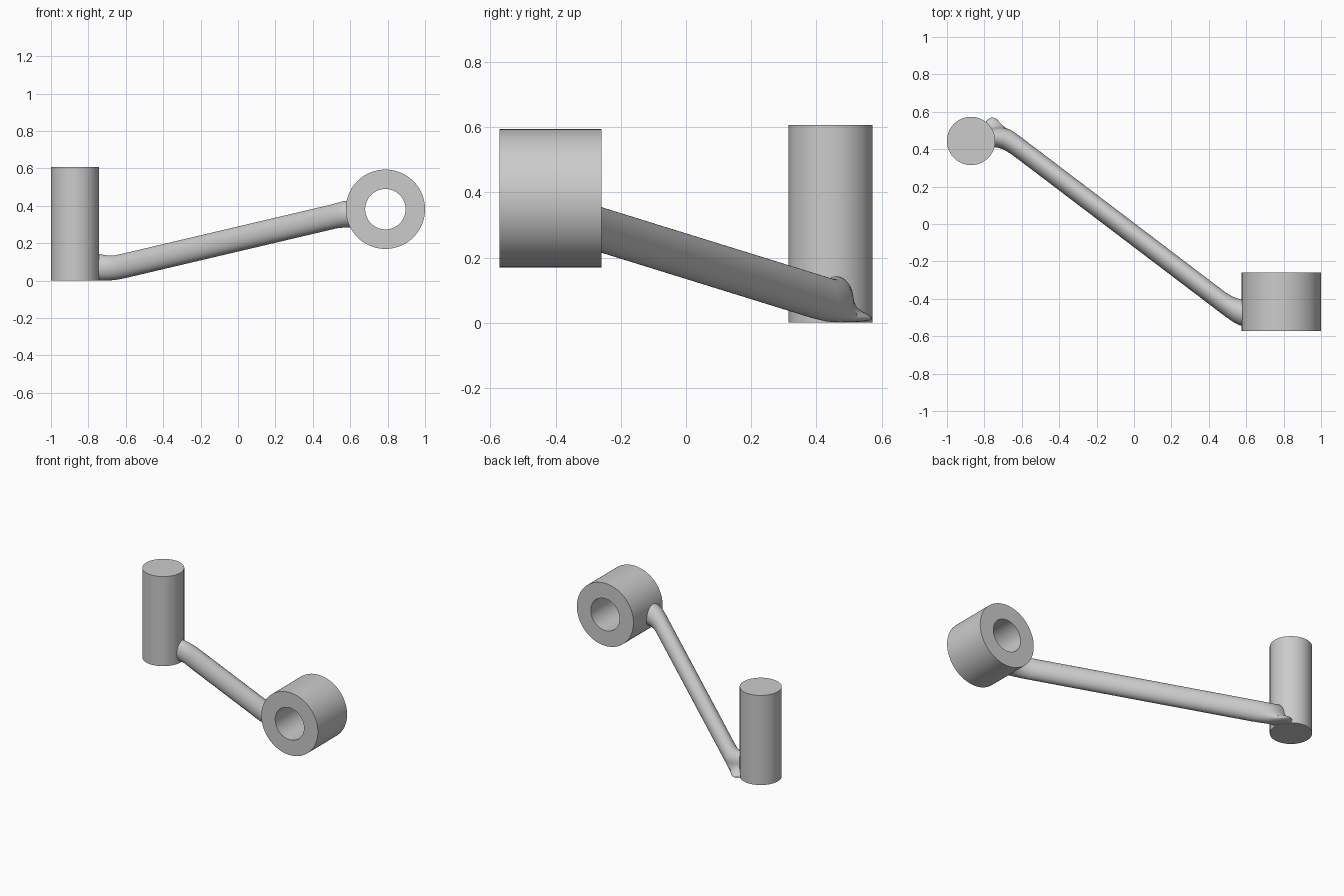
import bpy, bmesh, math

if "Cube" in bpy.data.objects:
    bpy.data.objects.remove(bpy.data.objects["Cube"])

grey = bpy.data.materials.new("light_grey")
grey.diffuse_color = (0.6, 0.6, 0.6, 1)
grey.use_nodes = True
grey.node_tree.nodes["Principled BSDF"].inputs["Base Color"].default_value = grey.diffuse_color


def finish(name, bm):
    bmesh.ops.recalc_face_normals(bm, faces=bm.faces)
    me = bpy.data.meshes.new(name)
    bm.to_mesh(me)
    bm.free()
    me.materials.append(grey)
    ob = bpy.data.objects.new(name, me)
    bpy.context.collection.objects.link(ob)
    bpy.ops.object.select_all(action='DESELECT')
    ob.select_set(True)
    bpy.context.view_layer.objects.active = ob
    bpy.ops.object.shade_smooth_by_angle(angle=math.radians(35))
    return ob


def bridge(bm, a, b):
    n = len(a)
    for i in range(n):
        bm.faces.new((a[i], a[(i + 1) % n], b[(i + 1) % n], b[i]))


def angles(n):
    return [2 * math.pi * i / n for i in range(n)]


# Upright solid post
bm = bmesh.new()
loops = [[bm.verts.new((-0.871 + 0.129 * math.cos(a), 0.444 + 0.129 * math.sin(a), z))
          for a in angles(72)] for z in (0, 0.607)]
bridge(bm, *loops)
for loop in loops:
    bm.faces.new(loop)
finish("post", bm)

# Horizontal bushing with a through hole
bm = bmesh.new()
loops = [[bm.verts.new((0.788 + r * math.cos(a), y, 0.382 + r * math.sin(a)))
          for a in angles(80)]
         for r, y in ((0.212, -0.573), (0.212, -0.26), (0.108, -0.26), (0.108, -0.573))]
for i in range(4):
    bridge(bm, loops[i], loops[(i + 1) % 4])
finish("bushing", bm)

# Slanted rod, lofted through upright sections, with a pointed foot at the post
# x, centre y, centre z, half width, half height, foot length
sections = [
    (-0.840, 0.450, 0.071, 0.040, 0.066, 0.00),
    (-0.788, 0.458, 0.072, 0.048, 0.071, 0.070),
    (-0.760, 0.460, 0.072, 0.050, 0.071, 0.085),
    (-0.735, 0.462, 0.071, 0.052, 0.070, 0.072),
    (-0.700, 0.457, 0.068, 0.057, 0.067, 0.034),
    (-0.660, 0.440, 0.069, 0.064, 0.066, 0.008),
    (-0.610, 0.404, 0.079, 0.065, 0.067, 0.00),
    (0.490, -0.431, 0.338, 0.065, 0.067, 0.00),
    (0.530, -0.457, 0.348, 0.067, 0.068, 0.00),
    (0.565, -0.472, 0.355, 0.070, 0.071, 0.00),
    (0.635, -0.478, 0.359, 0.071, 0.072, 0.00),
]
bm = bmesh.new()
loops = []
for x, cy, cz, ry, rz, foot in sections:
    loop = []
    for a in angles(64):
        tip = max(0, math.cos(a + math.radians(60))) ** 6
        y = cy + ry * math.cos(a) + foot * tip
        loop.append(bm.verts.new((x, y, max(0, cz + rz * math.sin(a)))))
    loops.append(loop)
for a, b in zip(loops, loops[1:]):
    bridge(bm, a, b)
bm.faces.new(loops[0])
bm.faces.new(loops[-1])
finish("rod", bm)
